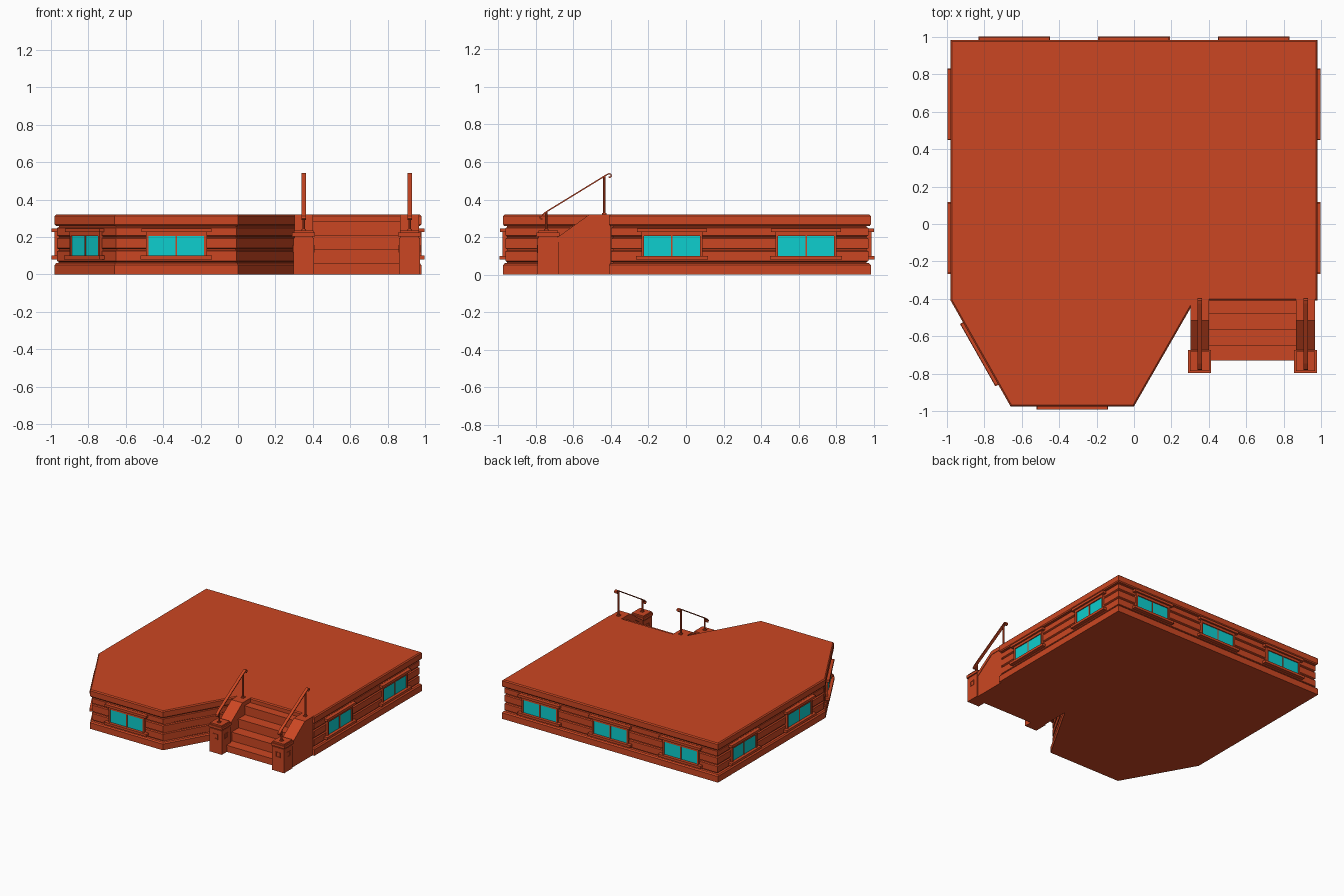
import bpy, bmesh, math
from mathutils import Matrix, Vector

if "Cube" in bpy.data.objects:
    bpy.data.objects.remove(bpy.data.objects["Cube"])


def material(name, color):
    m = bpy.data.materials.new(name)
    m.diffuse_color = (*color, 1)
    m.use_nodes = True
    m.node_tree.nodes["Principled BSDF"].inputs["Base Color"].default_value = m.diffuse_color
    return m


BRICK = material("brick_red", (0.60, 0.062, 0.016))
GLASS = material("window_cyan", (0.004, 0.62, 0.62))


def finish(name, bm, mat=BRICK):
    bmesh.ops.recalc_face_normals(bm, faces=bm.faces)
    me = bpy.data.meshes.new(name)
    bm.to_mesh(me)
    bm.free()
    me.materials.append(mat)
    ob = bpy.data.objects.new(name, me)
    bpy.context.collection.objects.link(ob)
    return ob


def add_box(bm, x, y, z, matrix=Matrix()):
    """Box from (min, max) pairs on each axis."""
    size = Matrix.Diagonal((x[1] - x[0], y[1] - y[0], z[1] - z[0], 1))
    mid = Matrix.Translation((sum(x) / 2, sum(y) / 2, sum(z) / 2))
    bmesh.ops.create_cube(bm, size=1, matrix=matrix @ mid @ size)


def add_loft(bm, rings):
    """Skin equal-length rings of points and cap both ends."""
    rows = [[bm.verts.new(p) for p in r] for r in rings]
    n = len(rows[0])
    for a, b in zip(rows, rows[1:]):
        for i in range(n):
            j = (i + 1) % n
            bm.faces.new((a[i], a[j], b[j], b[i]))
    bm.faces.new(rows[0][::-1])
    bm.faces.new(rows[-1])


def inset(poly, d):
    """Move a counter-clockwise outline inward by d with mitred corners."""
    out = []
    for i, p in enumerate(poly):
        a = (p - poly[i - 1]).normalized()
        b = (poly[(i + 1) % len(poly)] - p).normalized()
        na, nb = Vector((-a.y, a.x)), Vector((-b.y, b.x))
        out.append(p + (na + nb) * d / (1 + na.dot(nb)))
    return out


# House body: floor outline lofted through plinth, three boards and cornice
FOOT = [Vector(p) for p in ((0.98, 0.985), (-0.98, 0.985), (-0.98, -0.41),
                            (-0.66, -0.975), (0.0, -0.975), (0.325, -0.41), (0.98, -0.41))]
levels = [(0.0, 0.0), (0.05, 0.0), (0.06, 0.008), (0.063, 0.022)]
for z0, z1 in ((0.067, 0.129), (0.135, 0.197), (0.203, 0.253)):
    levels += [(z0, 0.022), (z0 + 0.005, 0.013), (z1 - 0.005, 0.013), (z1, 0.022)]
levels += [(0.258, 0.022), (0.260, 0.006), (0.268, 0.0), (0.312, 0.0), (0.32, 0.008)]
bm = bmesh.new()
add_loft(bm, [[(p.x, p.y, z) for p in inset(FOOT, d)] for z, d in levels])
finish("house_body", bm)


# Windows: local x runs along the wall, local y points outward
def window(x, y, angle):
    m = Matrix.Translation((x, y, 0)) @ Matrix.Rotation(angle, 4, 'Z')
    bm = bmesh.new()
    for s in (-1, 1):
        add_box(bm, sorted((s * 0.149, s * 0.163)), (-0.03, 0.002), (0.098, 0.226), m)
    add_box(bm, (-0.149, 0.149), (-0.03, 0.002), (0.206, 0.226), m)
    add_box(bm, (-0.004, 0.004), (-0.03, -0.002), (0.098, 0.206), m)
    finish("window_frame", bm)
    bm = bmesh.new()
    add_box(bm, (-0.149, 0.149), (-0.012, -0.006), (0.1, 0.206), m)
    finish("window_glass", bm, GLASS)
    bm = bmesh.new()
    add_box(bm, (-0.192, 0.192), (-0.03, 0.018), (0.08, 0.1), m)
    finish("window_sill", bm)
    bm = bmesh.new()
    add_box(bm, (-0.187, 0.187), (-0.03, 0.016), (0.226, 0.246), m)
    finish("window_lintel", bm)


for x in (-0.64, 0.0, 0.64):
    window(x, 0.985, 0)
for y in (-0.075, 0.64):
    window(0.98, y, -math.pi / 2)
    window(-0.98, y, math.pi / 2)
window(-0.33, -0.975, math.pi)
window(-0.82, -0.6925, math.pi - math.atan2(0.565, 0.32))

# Steps with a thin nosing on each tread
bm = bmesh.new()
for i, y in enumerate((-0.725, -0.645, -0.56, -0.475)):
    top = 0.057 + 0.075 * i
    back = -0.40 if i == 3 else y + 0.09
    add_box(bm, (0.395, 0.875), (y, -0.40), (0 if i == 0 else top - 0.08, top - 0.012))
    add_box(bm, (0.395, 0.875), (y - 0.006, back), (top - 0.012, top))
finish("steps", bm)


def extrude_x(bm, pts, x0, x1):
    add_loft(bm, [[(x, y, z) for y, z in pts] for x in (x0, x1)])


def ribbon(pts, half):
    """Side profile of a bar following a path of (y, z) points."""
    left, right = [], []
    for i, p in enumerate(pts):
        d = (pts[min(i + 1, len(pts) - 1)] - pts[max(i - 1, 0)]).normalized()
        n = Vector((-d.y, d.x)) * half
        left.append(p + n)
        right.append(p - n)
    return left, right


# Stair sides: sloping wall, coping, pier and handrail
for cx in (0.351, 0.917):
    bm = bmesh.new()
    extrude_x(bm, [(-0.69, 0), (-0.40, 0), (-0.40, 0.295), (-0.515, 0.295), (-0.69, 0.165)],
              cx - 0.046, cx + 0.046)
    finish("stair_wall", bm)
    bm = bmesh.new()
    extrude_x(bm, [(-0.69, 0.165), (-0.515, 0.290), (-0.40, 0.290), (-0.40, 0.32),
                   (-0.515, 0.32), (-0.69, 0.195)], cx - 0.05, cx + 0.05)
    finish("stair_coping", bm)

    # Pier with stepped cap
    bm = bmesh.new()
    cy = -0.735
    for half, z0, z1 in ((0.055, 0, 0.195), (0.05, 0.195, 0.203),
                         (0.061, 0.203, 0.224), (0.052, 0.224, 0.236)):
        add_box(bm, (cx - half, cx + half), (cy - half, cy + half), (z0, z1))
    finish("pier", bm)

    # Small raised square frames on the three free faces
    bm = bmesh.new()
    for a in (0, math.pi / 2, -math.pi / 2):
        m = Matrix.Translation((cx, cy, 0.137)) @ Matrix.Rotation(a, 4, 'Z')
        for s in (-1, 1):
            add_box(bm, sorted((s * 0.015, s * 0.021)), (-0.059, -0.05), (-0.021, 0.021), m)
            add_box(bm, (-0.015, 0.015), (-0.059, -0.05), sorted((s * 0.015, s * 0.021)), m)
    finish("pier_ornament", bm)

    # Posts
    bm = bmesh.new()
    for y, z0, z1 in ((-0.745, 0.23, 0.334), (-0.435, 0.315, 0.522)):
        bmesh.ops.create_cone(bm, cap_ends=True, segments=10, radius1=0.007, radius2=0.007,
                              depth=z1 - z0, matrix=Matrix.Translation((cx, y, (z0 + z1) / 2)))
        add_box(bm, (cx - 0.012, cx + 0.012), (y - 0.012, y + 0.012), (z0, z0 + 0.012))
    finish("rail_posts", bm)

    # Flat handrail with curled ends
    path = [Vector(p) for p in ((-0.764, 0.297), (-0.772, 0.295), (-0.778, 0.301), (-0.776, 0.309),
                                (-0.745, 0.334), (-0.422, 0.532), (-0.410, 0.538), (-0.400, 0.534),
                                (-0.398, 0.524), (-0.404, 0.518), (-0.412, 0.520))]
    left, right = ribbon(path, 0.0035)
    bm = bmesh.new()
    add_loft(bm, [[(cx - 0.012, *a), (cx + 0.012, *a), (cx + 0.012, *b), (cx - 0.012, *b)]
                  for a, b in zip(left, right)])
    finish("handrail", bm)
